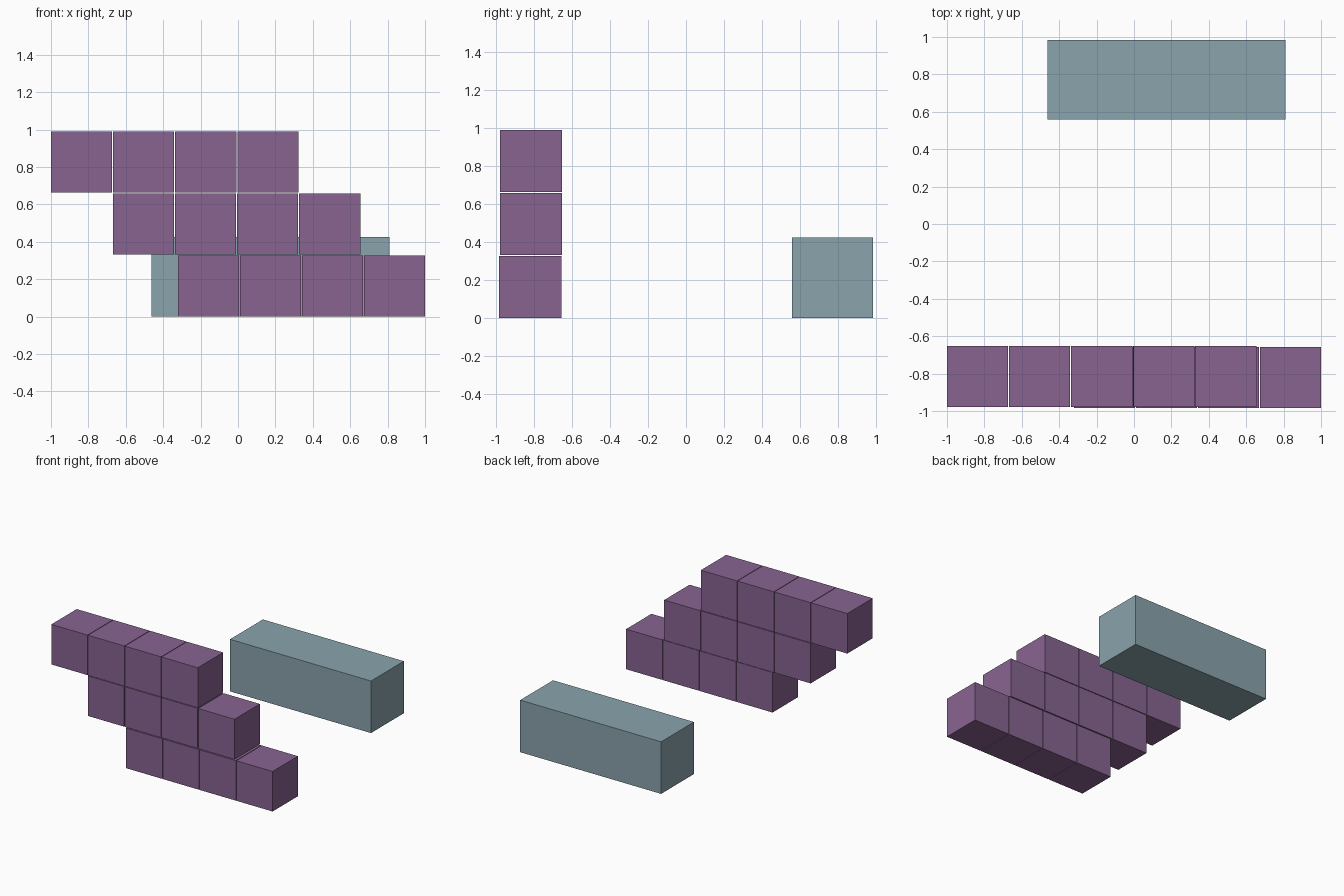
import bpy

if "Cube" in bpy.data.objects:
    bpy.data.objects.remove(bpy.data.objects["Cube"])


def make_material(name, color):
    mat = bpy.data.materials.new(name)
    mat.diffuse_color = (*color, 1.0)
    mat.use_nodes = True
    mat.node_tree.nodes["Principled BSDF"].inputs["Base Color"].default_value = mat.diffuse_color
    return mat


def box(name, center, size, mat):
    bpy.ops.mesh.primitive_cube_add(size=1, location=center)
    obj = bpy.context.object
    obj.name = name
    obj.scale = size
    bpy.ops.object.transform_apply(location=False, rotation=False, scale=True)
    obj.data.materials.append(mat)
    return obj


purple = make_material("purple", (0.246, 0.127, 0.283))
teal = make_material("blue_grey", (0.254, 0.366, 0.413))

# Stepped wall: three rows of four cubes, each row shifted left by one cube
SIZE, PITCH = 0.327, 0.332
rows = [("bottom", -0.322, -0.820), ("middle", -0.669, -0.816), ("top", -1.0, -0.816)]
for r, (row, x_start, y) in enumerate(rows):
    for i in range(4):
        center = (x_start + SIZE / 2 + i * PITCH, y, SIZE / 2 + r * PITCH)
        box(f"{row}_row_cube_{i + 1}", center, (SIZE, SIZE, SIZE), purple)

# Long block standing behind the wall
box("long_block", (0.173, 0.771, 0.2125), (1.273, 0.424, 0.425), teal)
